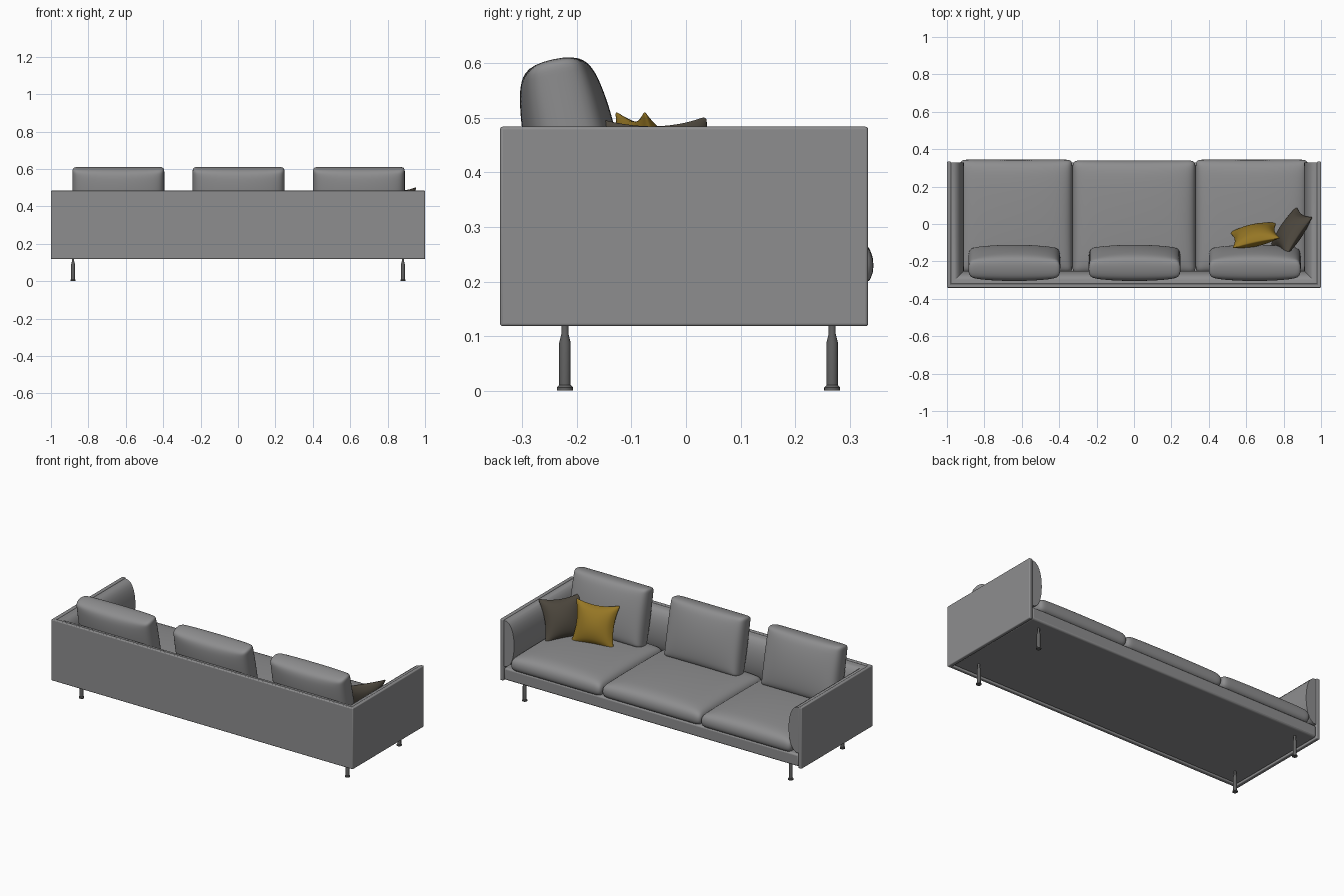
import bpy, bmesh, math

if "Cube" in bpy.data.objects:
    bpy.data.objects.remove(bpy.data.objects["Cube"])


def material(name, r, g, b):
    m = bpy.data.materials.new(name)
    m.diffuse_color = (r, g, b, 1)
    m.use_nodes = True
    m.node_tree.nodes["Principled BSDF"].inputs["Base Color"].default_value = m.diffuse_color
    return m


GREY = material("grey fabric", 0.27, 0.27, 0.275)
OCHRE = material("ochre fabric", 0.30, 0.18, 0.018)
BROWN = material("brown fabric", 0.075, 0.064, 0.048)
METAL = material("dark metal", 0.12, 0.12, 0.12)


def finish(name, bm, mat, angle=40):
    bmesh.ops.recalc_face_normals(bm, faces=bm.faces)
    me = bpy.data.meshes.new(name)
    bm.to_mesh(me)
    bm.free()
    ob = bpy.data.objects.new(name, me)
    bpy.context.collection.objects.link(ob)
    me.materials.append(mat)
    bpy.ops.object.select_all(action='DESELECT')
    ob.select_set(True)
    bpy.context.view_layer.objects.active = ob
    bpy.ops.object.shade_smooth_by_angle(angle=math.radians(angle))
    return ob


def bevel(ob, width, segments=3):
    mod = ob.modifiers.new("soft edges", 'BEVEL')
    mod.width = width
    mod.segments = segments
    mod.limit_method = 'ANGLE'
    mod.angle_limit = math.radians(50)


def box(name, x0, x1, y0, y1, z0, z1, mat, width):
    bm = bmesh.new()
    bmesh.ops.create_cube(bm, size=1)
    for v in bm.verts:
        v.co = ((x0 + x1) / 2 + v.co.x * (x1 - x0),
                (y0 + y1) / 2 + v.co.y * (y1 - y0),
                (z0 + z1) / 2 + v.co.z * (z1 - z0))
    ob = finish(name, bm, mat)
    bevel(ob, width)
    return ob


def cushion(name, w, h, edge, top, bottom, mat, loc, lean=None, yaw=0, pinch=0, power=0.4, n=12):
    """Padded slab: bulging faces, rim of given edge height, sides drawn in by pinch."""
    bm = bmesh.new()
    sheets = []
    for sign, bulge in ((1, top), (-1, bottom)):
        rows = []
        for j in range(n + 1):
            v = 2 * j / n - 1
            row = []
            for i in range(n + 1):
                u = 2 * i / n - 1
                t = edge / 2 + bulge * ((1 - u * u) * (1 - v * v)) ** power
                row.append(bm.verts.new((w / 2 * u * (1 - pinch * (1 - v * v)),
                                         h / 2 * v * (1 - pinch * (1 - u * u)), sign * t)))
            rows.append(row)
        for j in range(n):
            for i in range(n):
                bm.faces.new((rows[j][i], rows[j][i + 1], rows[j + 1][i + 1], rows[j + 1][i]))
        sheets.append(rows)
    # rim joining the two sheets
    rim = ([(0, i) for i in range(n)] + [(j, n) for j in range(n)]
           + [(n, i) for i in range(n, 0, -1)] + [(j, 0) for j in range(n, 0, -1)])
    a, b = sheets
    for (j, i), (k, l) in zip(rim, rim[1:] + rim[:1]):
        bm.faces.new((a[j][i], a[k][l], b[k][l], b[j][i]))
    ob = finish(name, bm, mat, 180)
    sub = ob.modifiers.new("smooth", 'SUBSURF')
    sub.levels = sub.render_levels = 2
    ob.location = loc
    if lean is not None:
        ob.rotation_euler = (math.radians(90 + lean), 0, math.radians(yaw))
    return ob


# outer shell: back panel, two side panels, base rail
box("back_panel", -1, 1, -0.341, -0.319, 0.118, 0.484, GREY, 0.005)
for side, s in (("left", -1), ("right", 1)):
    x0, x1 = sorted((s * 0.978, s))
    box(side + "_arm_panel", x0, x1, -0.334, 0.334, 0.118, 0.484, GREY, 0.005)
box("base", -0.977, 0.977, -0.318, 0.330, 0.124, 0.196, GREY, 0.01)

# padded inner lining: D-shaped profile swept round the arms and back with mitred corners
profile = [(0.015, 0.19)]
for k in range(17):
    a = -math.pi / 2 + math.pi * k / 16
    profile.append((0.02 + 0.07 * math.cos(a) ** 0.75 if abs(math.cos(a)) > 1e-6 else 0.02,
                    0.342 + 0.138 * math.sin(a)))
profile.append((0.015, 0.48))
bm = bmesh.new()
rings = [[], [], [], []]
for d, z in profile:
    stations = ((1 - d, 0.328), (1 - d, -0.34 + d), (d - 1, -0.34 + d), (d - 1, 0.328))
    for ring, (x, y) in zip(rings, stations):
        ring.append(bm.verts.new((x, y, z)))
for r, q in zip(rings, rings[1:]):
    for k in range(len(profile)):
        m = (k + 1) % len(profile)
        bm.faces.new((r[k], r[m], q[m], q[k]))
bm.faces.new(rings[0])
bm.faces.new(rings[-1])
finish("arm_and_back_padding", bm, GREY)

# seat cushions
for name, x, w, y in (("left", -0.63, 0.605, 0.041), ("middle", 0, 0.662, 0.037), ("right", 0.63, 0.605, 0.041)):
    cushion(name + "_seat_cushion", w, 0.61, 0.076, 0.036, 0, GREY, (x, y, 0.229), power=0.35)

# back cushions
for name, x in (("left", -0.64), ("middle", 0.003), ("right", 0.646)):
    cushion(name + "_back_cushion", 0.495, 0.345, 0.09, 0.04, 0.04, GREY, (x, -0.208, 0.44), lean=12, power=0.5)

# throw pillows with pointed corners
cushion("ochre_pillow", 0.265, 0.26, 0.006, 0.05, 0.05, OCHRE, (0.645, -0.06, 0.392),
        lean=20, yaw=12, pinch=0.17, power=0.6)
cushion("brown_pillow", 0.262, 0.26, 0.006, 0.05, 0.05, BROWN, (0.84, -0.04, 0.386),
        lean=24, yaw=56, pinch=0.17, power=0.6)

# turned legs
leg_profile = [(0.0145, 0), (0.0145, 0.006), (0.0105, 0.01), (0.0105, 0.088), (0.0065, 0.104), (0.0065, 0.126)]
SIDES = 20
for sx, sname in ((-1, "left"), (1, "right")):
    for y, yname in ((-0.222, "back"), (0.268, "front")):
        bm = bmesh.new()
        rings = [[bm.verts.new((sx * 0.882 + r * math.cos(2 * math.pi * i / SIDES),
                                y + r * math.sin(2 * math.pi * i / SIDES), z))
                  for i in range(SIDES)] for r, z in leg_profile]
        for p, q in zip(rings, rings[1:]):
            for i in range(SIDES):
                m = (i + 1) % SIDES
                bm.faces.new((p[i], p[m], q[m], q[i]))
        bm.faces.new(rings[0])
        bm.faces.new(rings[-1])
        finish(f"{yname}_{sname}_leg", bm, METAL)
